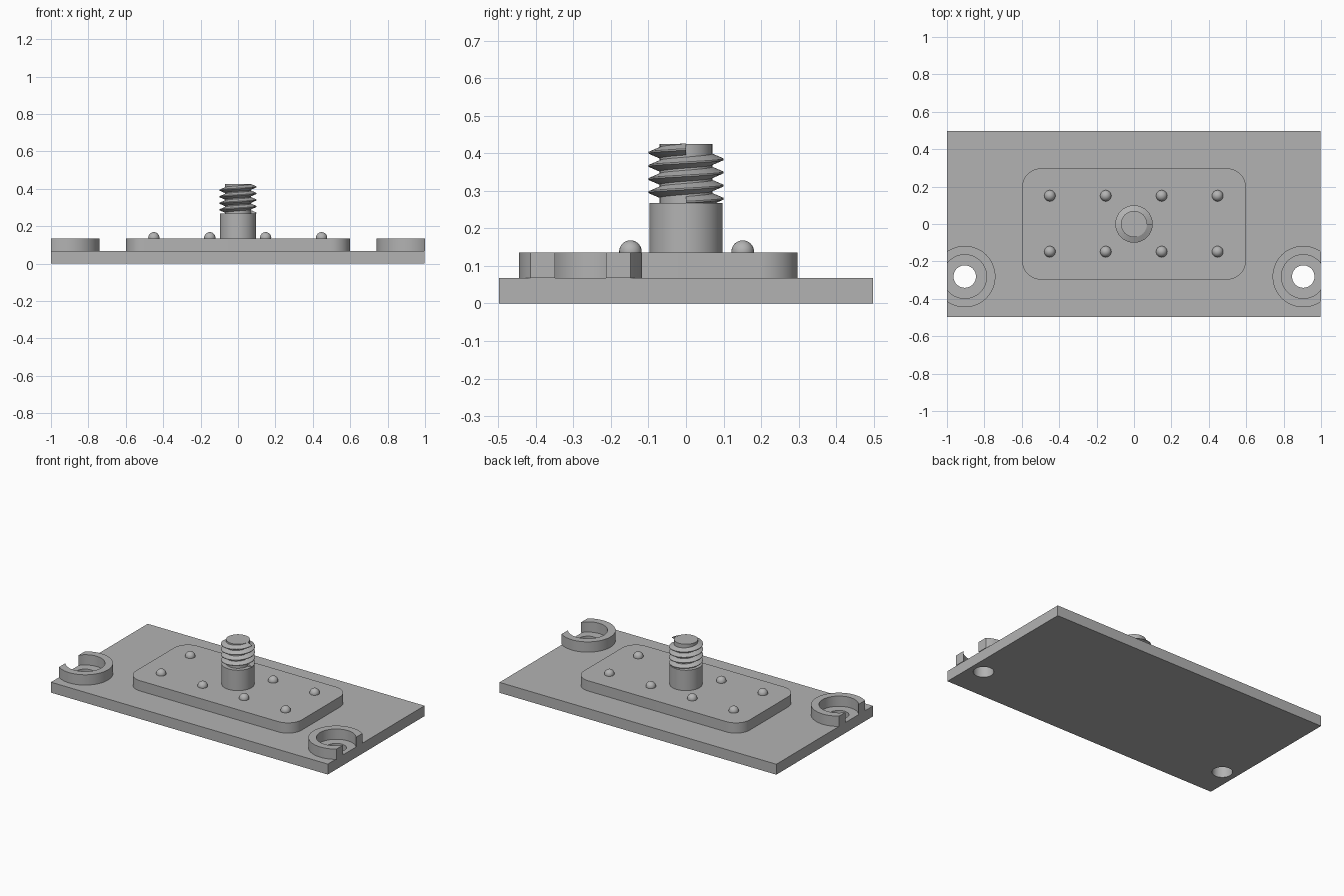
import bpy, bmesh
from math import pi, cos, sin, acos, tau

old = bpy.data.objects.get("Cube")
if old:
    bpy.data.objects.remove(old, do_unlink=True)

GREY = (0.45, 0.45, 0.45, 1)
metal = bpy.data.materials.new("plain grey")
metal.use_nodes = True
metal.diffuse_color = GREY
metal.node_tree.nodes["Principled BSDF"].inputs["Base Color"].default_value = GREY

PLATE_TOP, PAD_TOP, SHANK_TOP, STUD_TOP = 0.068, 0.135, 0.268, 0.425
HOLE_X, HOLE_Y = 0.905, -0.281


def finish(name, bm, smooth=True):
    bmesh.ops.recalc_face_normals(bm, faces=bm.faces[:])
    mesh = bpy.data.meshes.new(name)
    bm.to_mesh(mesh)
    bm.free()
    mesh.materials.append(metal)
    obj = bpy.data.objects.new(name, mesh)
    bpy.context.collection.objects.link(obj)
    bpy.ops.object.select_all(action="DESELECT")
    obj.select_set(True)
    bpy.context.view_layer.objects.active = obj
    if smooth:
        bpy.ops.object.shade_smooth_by_angle(angle=pi / 6)
    return obj


def arc(cx, cy, r, a0, a1, n):
    return [(cx + r * cos(a0 + (a1 - a0) * i / n),
             cy + r * sin(a0 + (a1 - a0) * i / n)) for i in range(n + 1)]


def prism(name, outline, z0, z1):
    """Extrude a flat outline from z0 up to z1."""
    bm = bmesh.new()
    face = bm.faces.new([bm.verts.new((x, y, z0)) for x, y in outline])
    new = bmesh.ops.extrude_face_region(bm, geom=[face], use_keep_orig=True)["geom"]
    for v in new:
        if isinstance(v, bmesh.types.BMVert):
            v.co.z = z1
    return finish(name, bm)


def disc(r, cx=0, cy=0, n=64):
    return arc(cx, cy, r, 0, tau, n)[:-1]


# Base plate with two through holes
plate = prism("base_plate", [(-1, -0.498), (0.996, -0.498), (0.996, 0.498), (-1, 0.498)],
              0, PLATE_TOP)
for side in (-1, 1):
    cutter = prism("hole_cutter", disc(0.06, side * HOLE_X, HOLE_Y), -0.1, 0.2)
    cutter.hide_render = True
    mod = plate.modifiers.new("hole", "BOOLEAN")
    mod.operation, mod.object, mod.solver = "DIFFERENCE", cutter, "EXACT"
    bpy.context.view_layer.objects.active = plate
    bpy.ops.object.modifier_apply(modifier=mod.name)
    bpy.data.objects.remove(cutter, do_unlink=True)
plate.select_set(True)
bpy.ops.object.shade_smooth_by_angle(angle=pi / 6)

# Raised rings around the holes, cut flush with the plate ends
OUTER, INNER = 0.164, 0.117
for side, label in ((-1, "right"), (1, "left")):
    a, b = acos((1 - HOLE_X) / OUTER), acos((1 - HOLE_X) / INNER)
    ring = arc(HOLE_X, HOLE_Y, OUTER, a, tau - a, 56) + arc(HOLE_X, HOLE_Y, INNER, tau - b, b, 56)
    prism(label + "_ring", [(side * x, y) for x, y in ring], PLATE_TOP, PAD_TOP)

# Raised pad with rounded corners
pad = []
for k, (sx, sy) in enumerate(((1, 1), (-1, 1), (-1, -1), (1, -1))):
    pad += arc(sx * 0.498, sy * 0.197, 0.1, k * pi / 2, (k + 1) * pi / 2, 12)
prism("raised_pad", pad, PLATE_TOP, PAD_TOP)

# Two rows of small domes
for i in range(4):
    for row, y in (("front", -0.148), ("back", 0.151)):
        bm = bmesh.new()
        bmesh.ops.create_uvsphere(bm, u_segments=24, v_segments=16, radius=0.03)
        for v in bm.verts:
            v.co.x += -0.45 + 0.299 * i
            v.co.y += y
            v.co.z += 0.138
        finish(f"{row}_dome_{i + 1}", bm)

# Stud: plain shank and threaded core
prism("stud_shank", disc(0.097), PAD_TOP, SHANK_TOP)
prism("stud_core", disc(0.07), SHANK_TOP, STUD_TOP)

# Right-handed helical thread with a V section, ending bluntly at +x
PITCH, TURNS, STEPS = 0.035, 4, 48
section = ((0.066, -0.0165), (0.1, -0.002), (0.1, 0.002), (0.066, 0.0165))
bm = bmesh.new()
loops = []
for i in range(TURNS * STEPS + 1):
    t = tau * i / STEPS
    z = 0.27 + PITCH * i / STEPS
    loops.append([bm.verts.new((r * cos(t), r * sin(t), z + dz)) for r, dz in section])
for lo, hi in zip(loops, loops[1:]):
    for j in range(4):
        k = (j + 1) % 4
        bm.faces.new((lo[j], lo[k], hi[k], hi[j]))
bm.faces.new(loops[0])
bm.faces.new(loops[-1])
finish("stud_thread", bm)
